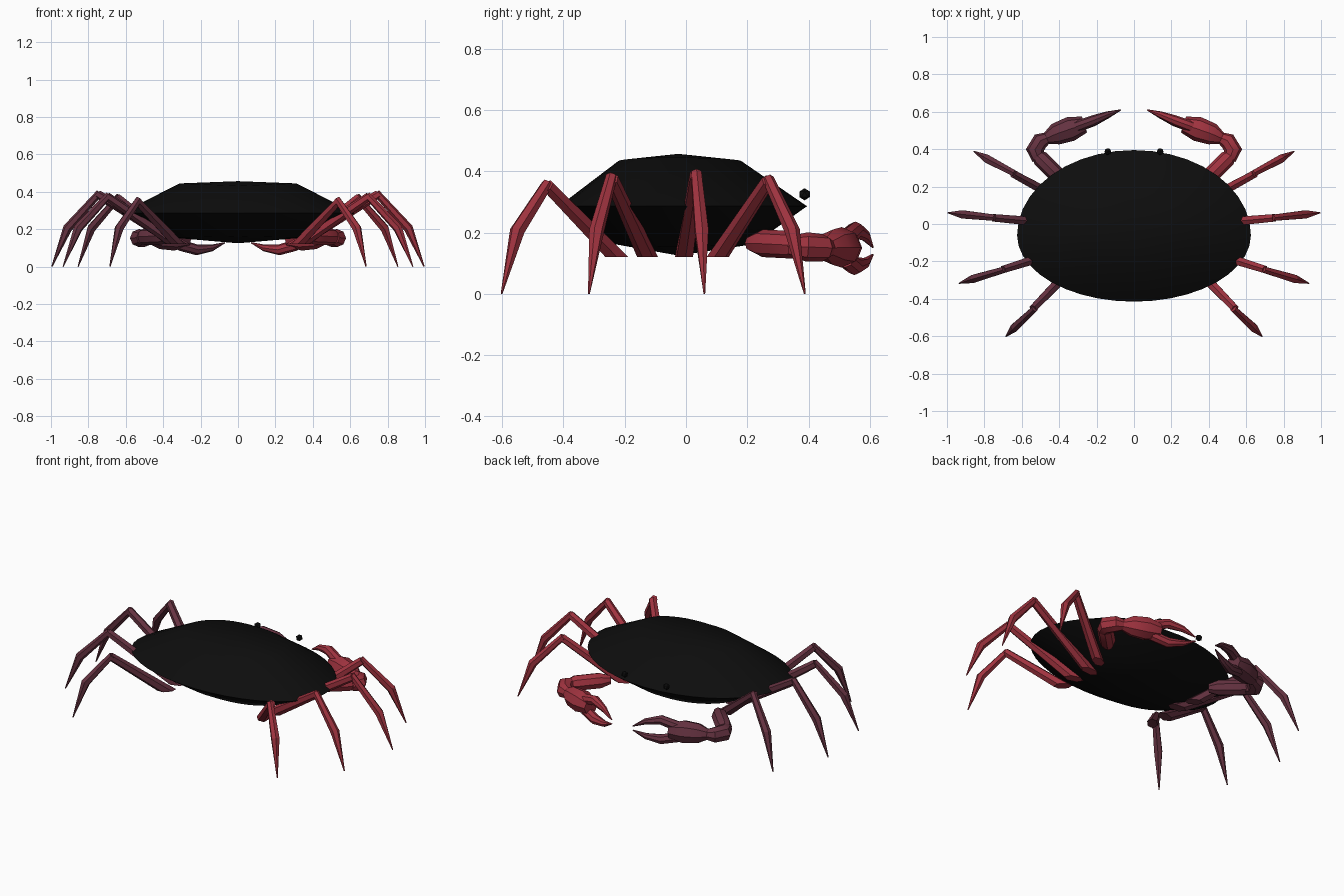
import bpy, bmesh, math
from mathutils import Vector

cube = bpy.data.objects.get("Cube")
if cube:
    bpy.data.objects.remove(cube, do_unlink=True)


def material(name, rgb):
    m = bpy.data.materials.new(name)
    m.use_nodes = True
    m.diffuse_color = (*rgb, 1)
    bsdf = next(n for n in m.node_tree.nodes if n.type == 'BSDF_PRINCIPLED')
    bsdf.inputs["Base Color"].default_value = (*rgb, 1)
    return m


black = material("shell black", (0.004, 0.004, 0.004))
red = material("crab red", (0.35, 0.033, 0.05))
plum = material("dark plum", (0.13, 0.032, 0.052))


def finish(bm, name, mat, angle):
    bmesh.ops.recalc_face_normals(bm, faces=bm.faces)
    me = bpy.data.meshes.new(name)
    bm.to_mesh(me)
    bm.free()
    me.materials.append(mat)
    ob = bpy.data.objects.new(name, me)
    bpy.context.collection.objects.link(ob)
    bpy.ops.object.select_all(action='DESELECT')
    ob.select_set(True)
    bpy.context.view_layer.objects.active = ob
    bpy.ops.object.shade_smooth_by_angle(angle=math.radians(angle))
    return ob


def bridge(bm, rings):
    n = len(rings[0])
    for a, b in zip(rings, rings[1:]):
        for i in range(n):
            j = (i + 1) % n
            bm.faces.new((a[i], a[j], b[j], b[i]))


def limb(name, points, mat, sides=6, angle=25, floor=None):
    """Loft along (x, y, z, radius) points; floor cuts the first end level."""
    bm = bmesh.new()
    pos = [Vector(p[:3]) for p in points]
    rings = []
    for k, c in enumerate(pos):
        d = (pos[min(k + 1, len(pos) - 1)] - pos[max(k - 1, 0)]).normalized()
        u = d.cross(Vector((0, 0, 1))).normalized()
        v = u.cross(d)
        ring = []
        for i in range(sides):
            t = math.tau * i / sides + math.pi / 2
            p = c + points[k][3] * (math.cos(t) * u + math.sin(t) * v)
            if k == 0 and floor is not None:
                p += d * ((floor - p.z) / d.z)
            ring.append(bm.verts.new(p))
        rings.append(ring)
    bridge(bm, rings)
    bm.faces.new(rings[0])
    bm.faces.new(rings[-1])
    return finish(bm, name, mat, angle)


# Shell: egg-shaped outline stacked in three rings with a point above and below
def shell():
    bm = bmesh.new()
    n = 40
    rings = []
    for scale, shift, z, rise in ((0.5, -0.015, 0.432, 0.013),
                                  (1, 0, 0.286, 0),
                                  (0.56, 0, 0.163, -0.008)):
        ring = []
        for i in range(n):
            t = math.tau * i / n
            c, s = math.cos(t), math.sin(t)
            y = -0.06 + s * (0.455 if s > 0 else 0.355)
            ring.append(bm.verts.new((0.625 * c * scale, y * scale + shift,
                                      z + rise * abs(c))))
        rings.append(ring)
    bridge(bm, rings)
    for ring, z in ((rings[0], 0.457), (rings[-1], 0.125)):
        tip = bm.verts.new((0, -0.025, z))
        for i in range(n):
            bm.faces.new((ring[i], ring[(i + 1) % n], tip))
    finish(bm, "shell", black, 45)


shell()

# Walking legs: base, knee and foot tip
legs = [((0.355, 0.11), (0.645, 0.268, 0.368), (0.855, 0.388)),
        ((0.33, -0.005), (0.75, 0.033, 0.387), (0.995, 0.06)),
        ((0.34, -0.13), (0.70, -0.243, 0.375), (0.935, -0.317)),
        ((0.33, -0.235), (0.54, -0.452, 0.352), (0.685, -0.602))]

# Claw arm pieces
claw = {
    "upper_arm": [(0.36, 0.21, 0.165, 0.025), (0.40, 0.25, 0.165, 0.045),
                  (0.50, 0.35, 0.16, 0.045), (0.52, 0.37, 0.158, 0.03)],
    "wrist": [(0.51, 0.345, 0.155, 0.035), (0.53, 0.395, 0.153, 0.048),
              (0.50, 0.445, 0.15, 0.045), (0.45, 0.468, 0.15, 0.026)],
    "palm": [(0.475, 0.455, 0.15, 0.028), (0.42, 0.48, 0.152, 0.058),
             (0.34, 0.508, 0.152, 0.066), (0.265, 0.532, 0.15, 0.045)],
    "upper_finger": [(0.31, 0.52, 0.18, 0.03), (0.22, 0.553, 0.208, 0.028),
                     (0.14, 0.585, 0.19, 0.018), (0.07, 0.61, 0.152, 0.003)],
    "lower_finger": [(0.31, 0.52, 0.115, 0.03), (0.22, 0.55, 0.09, 0.029),
                     (0.14, 0.583, 0.1, 0.018), (0.07, 0.61, 0.128, 0.003)],
}

for side, s, mat in (("left", 1, red), ("right", -1, plum)):
    for i, (base, knee, tip) in enumerate(legs, 1):
        kx, ky, kz = knee
        bx, by = (k + 0.66 * (t - k) for k, t in zip(knee, tip))
        limb(f"{side}_thigh_{i}",
             [(s * base[0], base[1], 0.13, 0.031), (s * kx, ky, kz, 0.023)],
             mat, floor=0.12)
        limb(f"{side}_shin_{i}",
             [(s * (kx - 0.01), ky, kz + 0.008, 0.019),
              (s * bx, by, 0.205, 0.025), (s * tip[0], tip[1], 0, 0.003)], mat)
    for part, pts in claw.items():
        limb(f"{side}_{part}", [(s * x, y, z, r) for x, y, z, r in pts],
             mat, sides=8, angle=35)
    # Eye
    bm = bmesh.new()
    bmesh.ops.create_icosphere(bm, subdivisions=1, radius=0.02)
    eye = finish(bm, f"{side}_eye", black, 20)
    eye.location = (s * 0.14, 0.387, 0.325)
